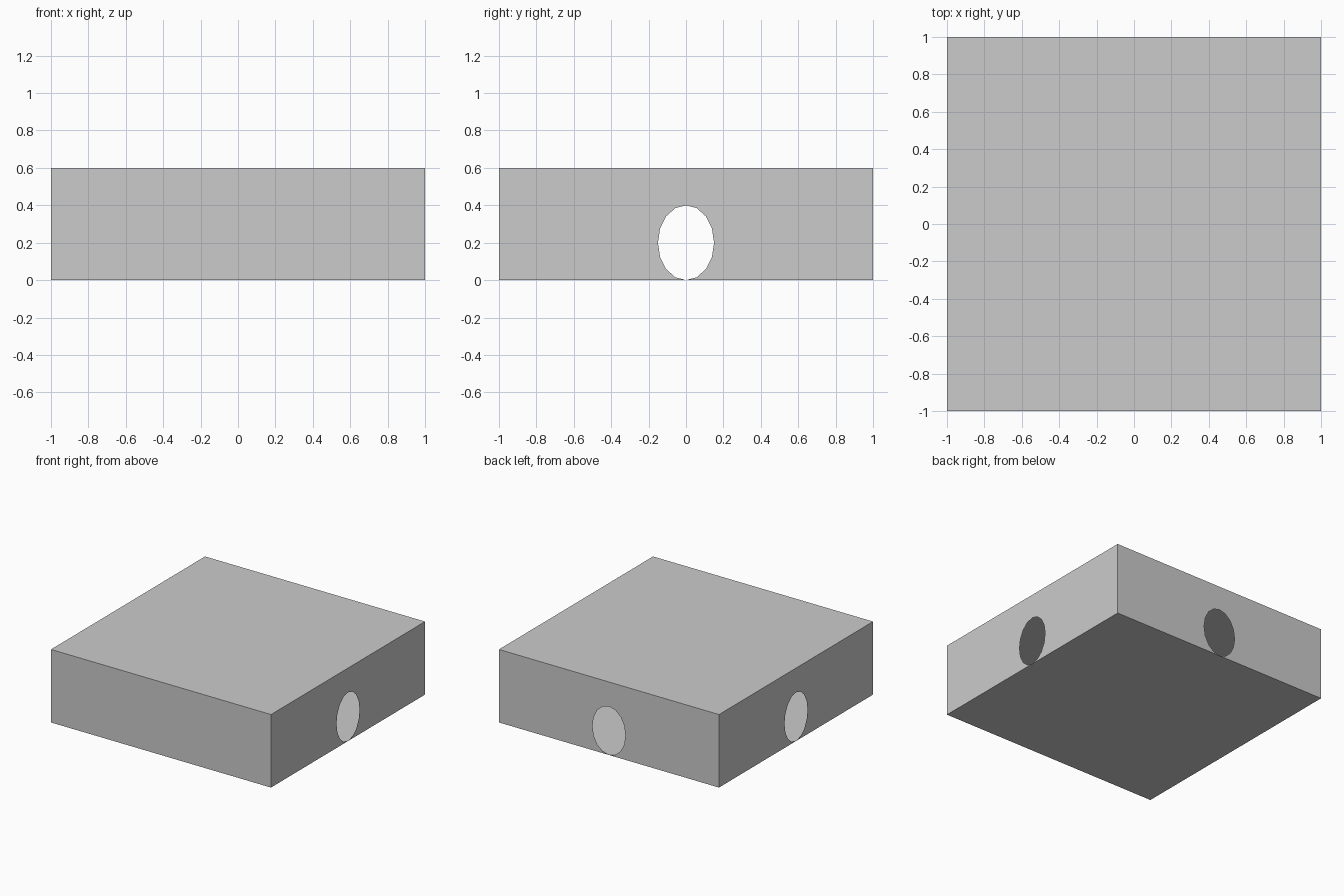
import bpy, bmesh
from math import sin, cos, pi
from mathutils import Matrix, Vector

if "Cube" in bpy.data.objects:
    bpy.data.objects.remove(bpy.data.objects["Cube"])

HALF, HEIGHT = 1.0, 0.6          # box half width and height
HOLE_W, HOLE_H = 0.15, 0.2       # hole radii
SIDES = 16                       # sides of each hole

bm = bmesh.new()


def add_face(points, turn=0.0):
    rot = Matrix.Rotation(turn, 4, 'Z')
    bm.faces.new([bm.verts.new(rot @ Vector(p)) for p in points])


def holed_wall(turn):
    """Thin wall on +x, turned about z, with an oval opening resting on the floor."""
    for s in (1, -1):
        outer = [(HALF, s * HALF, 0), (HALF, s * HALF, HEIGHT), (HALF, 0, HEIGHT)]
        arc = [(HALF, s * HOLE_W * sin(2 * pi * i / SIDES),
                HOLE_H + HOLE_H * cos(2 * pi * i / SIDES))
               for i in range(SIDES // 2 + 1)]
        points = outer + arc
        add_face(points if s < 0 else points[::-1], turn)


# Floor and roof
corners = [(-HALF, -HALF), (HALF, -HALF), (HALF, HALF), (-HALF, HALF)]
add_face([(x, y, 0) for x, y in reversed(corners)])
add_face([(x, y, HEIGHT) for x, y in corners])

# Closed front wall
add_face([(-HALF, -HALF, 0), (HALF, -HALF, 0),
          (HALF, -HALF, HEIGHT), (-HALF, -HALF, HEIGHT)])

# Right, back and left walls with openings
for turn in (0, pi / 2, pi):
    holed_wall(turn)

bmesh.ops.remove_doubles(bm, verts=bm.verts, dist=1e-5)
bmesh.ops.triangulate(bm, faces=[f for f in bm.faces if len(f.verts) > 4])

# Hollow box
mesh = bpy.data.meshes.new("hollow_box")
bm.to_mesh(mesh)
bm.free()
bpy.context.collection.objects.link(bpy.data.objects.new("hollow_box", mesh))
